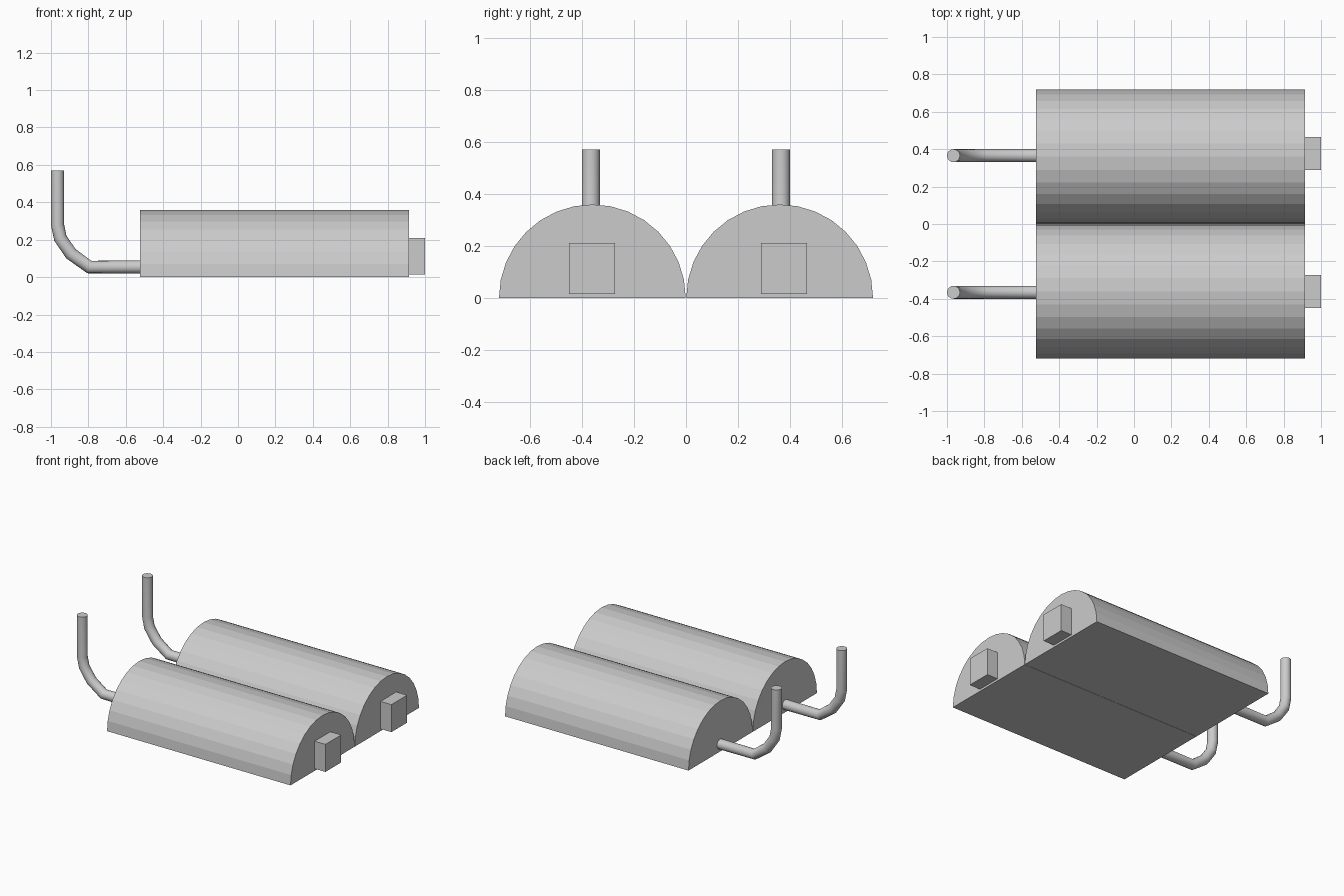
import bpy, bmesh
from math import cos, sin, pi

if "Cube" in bpy.data.objects:
    bpy.data.objects.remove(bpy.data.objects["Cube"])

X0, X1, R = -0.523, 0.915, 0.359


def half_cylinder(name, cy, segments=16):
    # semicircular profile extruded along x
    bm = bmesh.new()
    verts = [bm.verts.new((X0, cy + R * cos(pi * i / segments), R * sin(pi * i / segments)))
             for i in range(segments + 1)]
    face = bm.faces.new(verts)
    ext = bmesh.ops.extrude_face_region(bm, geom=[face], use_keep_orig=True)
    moved = [g for g in ext["geom"] if isinstance(g, bmesh.types.BMVert)]
    bmesh.ops.translate(bm, verts=moved, vec=(X1 - X0, 0, 0))
    bmesh.ops.recalc_face_normals(bm, faces=bm.faces[:])
    mesh = bpy.data.meshes.new(name)
    bm.to_mesh(mesh)
    bm.free()
    bpy.context.collection.objects.link(bpy.data.objects.new(name, mesh))


def box(name, lo, hi):
    centre = [(a + b) / 2 for a, b in zip(lo, hi)]
    bpy.ops.mesh.primitive_cube_add(size=1, location=centre)
    obj = bpy.context.object
    obj.name = name
    obj.scale = [b - a for a, b in zip(lo, hi)]


def pipe(name, cy, path, radius):
    # round tube swept along a bent path in the xz plane
    curve = bpy.data.curves.new(name, 'CURVE')
    curve.dimensions = '3D'
    curve.bevel_depth = radius
    curve.bevel_resolution = 6
    curve.use_fill_caps = True
    spline = curve.splines.new('POLY')
    spline.points.add(len(path) - 1)
    for p, (x, z) in zip(spline.points, path):
        p.co = (x, cy, z, 1)
    spline.use_smooth = True
    bpy.context.collection.objects.link(bpy.data.objects.new(name, curve))


# upright pipe bending into the end of each body
PATH = [(-0.965, 0.57), (-0.965, 0.28), (-0.95, 0.208), (-0.893, 0.125),
        (-0.795, 0.054), (-0.51, 0.054)]

for side, cy, box_y in (("front", -0.36, -0.361), ("back", 0.36, 0.377)):
    half_cylinder(side + "_body", cy)
    # block on the right end
    box(side + "_end_block", (X1 - 0.01, box_y - 0.088, 0.015), (1.0, box_y + 0.088, 0.21))
    pipe(side + "_pipe", cy * 1.015, PATH, 0.035)
